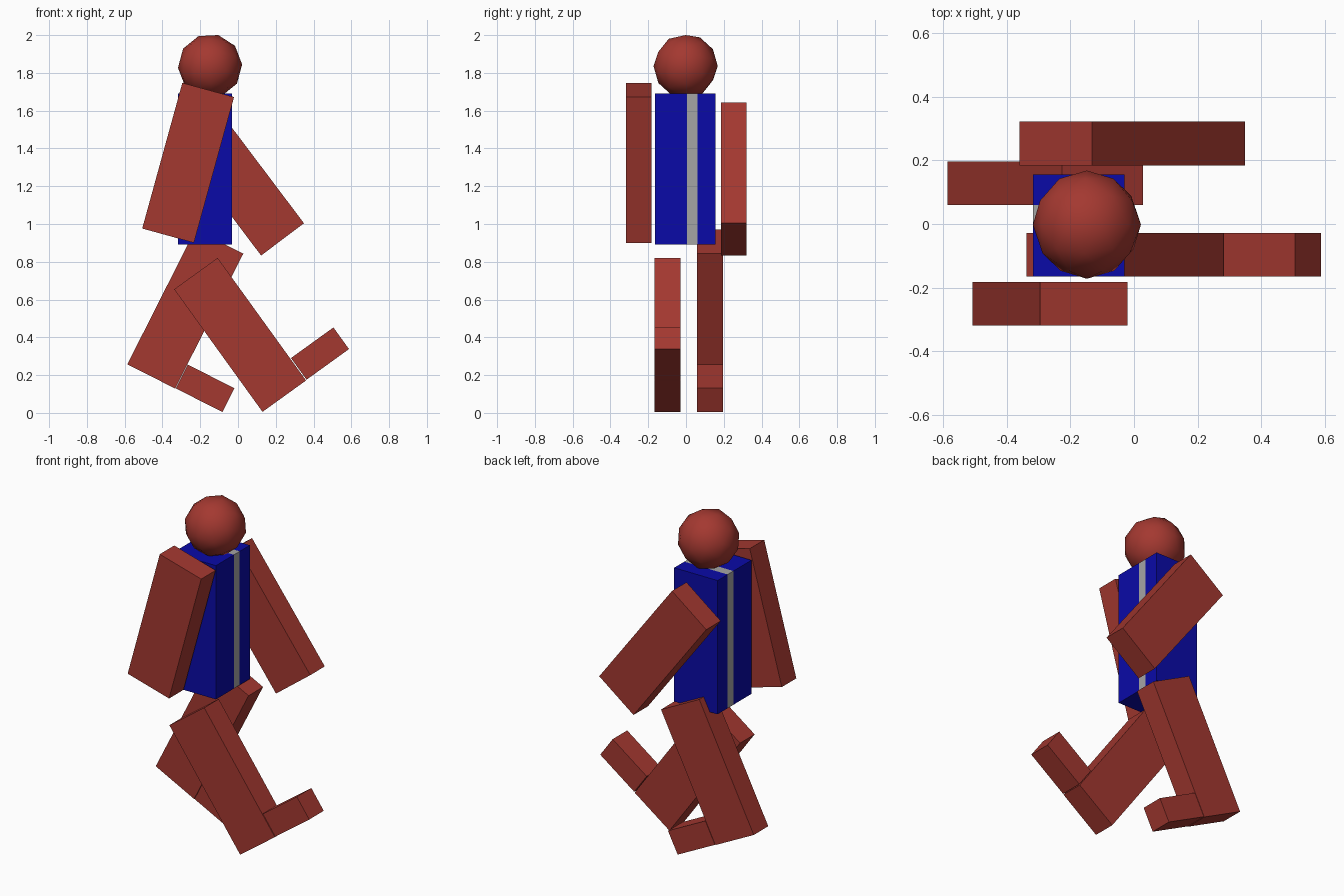
import bpy
from math import radians

if "Cube" in bpy.data.objects:
    bpy.data.objects.remove(bpy.data.objects["Cube"])


def material(name, rgb):
    m = bpy.data.materials.new(name)
    m.diffuse_color = (*rgb, 1)
    m.use_nodes = True
    m.node_tree.nodes["Principled BSDF"].inputs["Base Color"].default_value = m.diffuse_color
    return m


RED = material("red", (0.37, 0.04, 0.03))
BLUE = material("blue", (0.003, 0.003, 0.39))
GREY = material("grey", (0.375, 0.375, 0.375))


def box(name, center, size, tilt, mat):
    bpy.ops.mesh.primitive_cube_add(size=1, location=center,
                                    rotation=(0, radians(tilt), 0))
    ob = bpy.context.object
    ob.name = name
    ob.scale = size
    ob.data.materials.append(mat)
    return ob


# Torso: two blue halves around a grey centre stripe
for name, y0, y1, mat in (("torso_right", -0.165, 0.005, BLUE),
                          ("torso_stripe", 0.005, 0.06, GREY),
                          ("torso_left", 0.06, 0.155, BLUE)):
    box(name, (-0.174, (y0 + y1) / 2, 1.291), (0.287, y1 - y0, 0.8), 0, mat)

# Limbs: equal blocks swung about the y axis
LIMB = (0.284, 0.137, 0.8)
for name, x, y, z, tilt in (("right_arm", -0.264, -0.25, 1.324, 15.4),
                            ("left_arm", -0.005, 0.253, 1.238, -37),
                            ("right_leg", 0.011, -0.097, 0.413, -35.8),
                            ("left_leg", -0.279, 0.128, 0.55, 26.8)):
    box(name, (x, y, z), LIMB, tilt, RED)

# Feet share the tilt of their legs
FOOT = (0.277, 0.137, 0.141)
box("right_foot", (0.434, -0.097, 0.314), FOOT, -35.8, RED)
box("left_foot", (-0.174, 0.128, 0.13), FOOT, 26.8, RED)

# Head: low-poly ball with its pole along y
bpy.ops.mesh.primitive_ico_sphere_add(subdivisions=2, radius=0.17,
                                      location=(-0.148, -0.002, 1.836),
                                      rotation=(radians(90), radians(15), 0))
head = bpy.context.object
head.name = "head"
head.data.materials.append(RED)
bpy.ops.object.shade_smooth()
